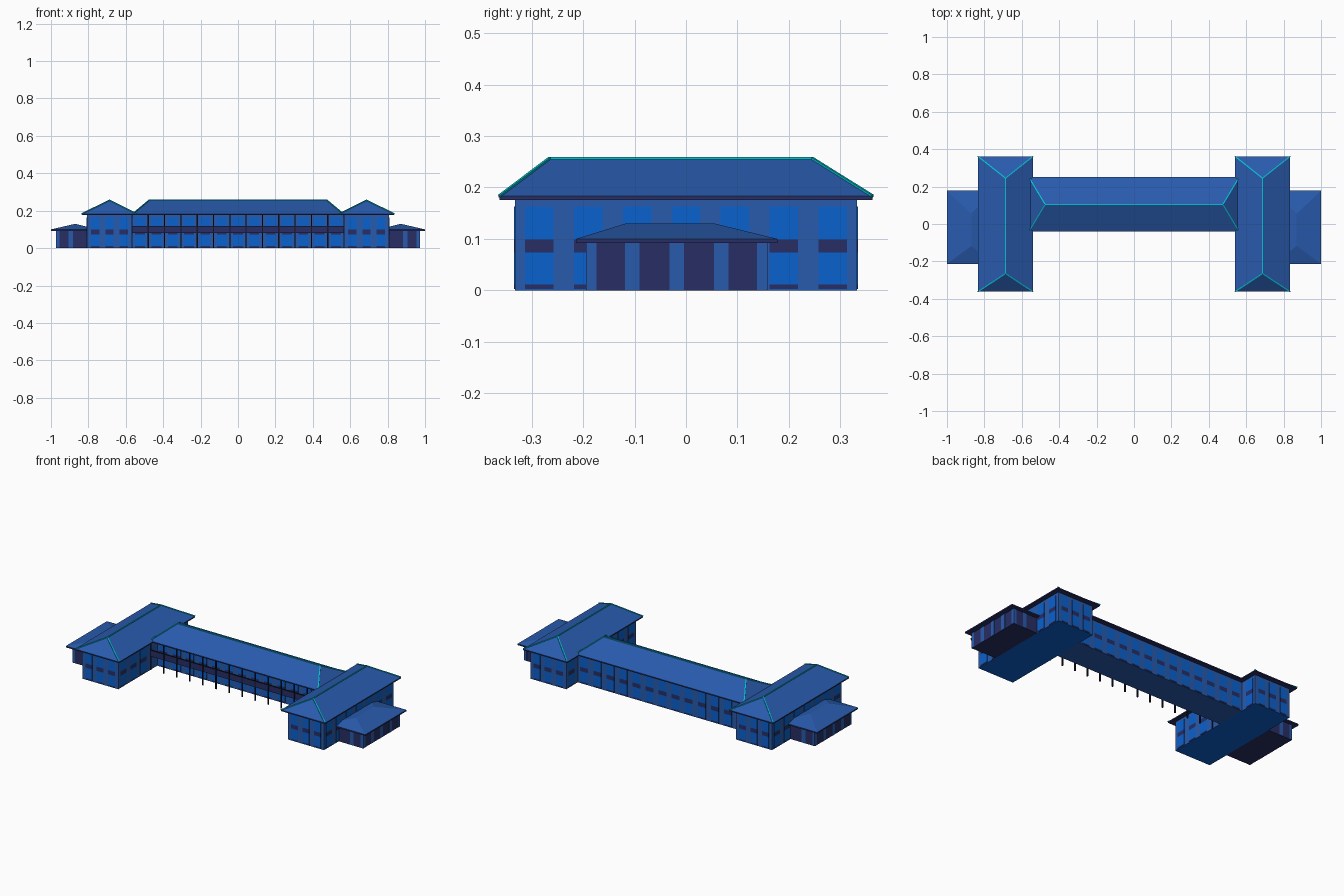
import bpy, bmesh
from mathutils import Vector

if "Cube" in bpy.data.objects:
    bpy.data.objects.remove(bpy.data.objects["Cube"])


def material(name, rgb):
    m = bpy.data.materials.new(name)
    m.diffuse_color = (*rgb, 1)
    m.use_nodes = True
    m.node_tree.nodes["Principled BSDF"].inputs["Base Color"].default_value = m.diffuse_color
    return m


MATS = [material("mid blue", (0.022, 0.105, 0.42)),
        material("bright blue", (0.003, 0.119, 0.62)),
        material("navy", (0.02, 0.027, 0.125)),
        material("cyan", (0.0, 0.55, 0.65)),
        material("dark metal", (0.006, 0.009, 0.03))]
MID, BRIGHT, NAVY, CYAN, DARK = range(5)


def finish(name, bm, mirror=False):
    bmesh.ops.recalc_face_normals(bm, faces=bm.faces[:])
    me = bpy.data.meshes.new(name)
    bm.to_mesh(me)
    bm.free()
    for m in MATS:
        me.materials.append(m)
    ob = bpy.data.objects.new(name, me)
    bpy.context.collection.objects.link(ob)
    if mirror:  # copy to the other side of x = 0
        mod = ob.modifiers.new("mirror", 'MIRROR')
        mod.use_mirror_merge = False
    return ob


def box(bm, x0, x1, y0, y1, z0, z1, mat):
    v = [bm.verts.new((x, y, z)) for z in (z0, z1)
         for x, y in ((x0, y0), (x1, y0), (x1, y1), (x0, y1))]
    for f in ((0, 1, 2, 3), (4, 5, 6, 7), (0, 1, 5, 4), (1, 2, 6, 5), (2, 3, 7, 6), (3, 0, 4, 7)):
        bm.faces.new([v[i] for i in f]).material_index = mat


def block(name, dims, mat, mirror=False):
    bm = bmesh.new()
    box(bm, *dims, mat)
    return finish(name, bm, mirror)


def plate(bm, axis, at, c, w, z0, z1, mat, t=0.002):
    """Thin panel on a wall; axis is the wall's normal."""
    if axis == 'x':
        box(bm, at - t, at + t, c - w / 2, c + w / 2, z0, z1, mat)
    else:
        box(bm, c - w / 2, c + w / 2, at - t, at + t, z0, z1, mat)


def bays(name, axis, at, centres, w, mirror=False):
    """Two storeys of bright windows with dark spandrels."""
    bm = bmesh.new()
    for c in centres:
        plate(bm, axis, at, c, w, 0.003, 0.011, NAVY)
        plate(bm, axis, at, c, w, 0.011, 0.074, BRIGHT)
        plate(bm, axis, at, c, w, 0.074, 0.099, NAVY)
        plate(bm, axis, at, c, w, 0.099, 0.163, BRIGHT)
    finish(name, bm, mirror)


def hip_roof(name, x0, x1, y0, y1, z0, z1, r0, r1, mirror=False, caps=False):
    """Eave slab from z0 to z1 with a hip up to the ridge r0-r1."""
    bm = bmesh.new()
    c = ((x0, y0), (x1, y0), (x1, y1), (x0, y1))
    lo = [bm.verts.new((*p, z0)) for p in c]
    hi = [bm.verts.new((*p, z1)) for p in c]
    a, b = bm.verts.new(r0), bm.verts.new(r1)
    bm.faces.new(lo).material_index = NAVY
    for i in range(4):
        j = (i + 1) % 4
        bm.faces.new((lo[i], lo[j], hi[j], hi[i])).material_index = NAVY
    if r0[0] == r1[0]:   # ridge along y
        slopes = ((hi[0], hi[1], a), (hi[1], hi[2], b, a), (hi[2], hi[3], b), (hi[3], hi[0], a, b))
        pairs = ((0, r0), (1, r0), (2, r1), (3, r1))
    else:                # ridge along x
        slopes = ((hi[0], hi[1], b, a), (hi[1], hi[2], b), (hi[2], hi[3], a, b), (hi[3], hi[0], a))
        pairs = ((0, r0), (3, r0), (1, r1), (2, r1))
    for s in slopes:
        bm.faces.new(s).material_index = MID
    finish(name, bm, mirror)
    if caps:
        bm = bmesh.new()
        lines = [((*c[i], z1), r) for i, r in pairs] + [(r0, r1)]
        for p, q in lines:
            d = Vector(q) - Vector(p)
            res = bmesh.ops.create_cube(bm, size=1)
            bmesh.ops.scale(bm, vec=(0.006, 0.006, d.length), verts=res['verts'])
            rot = d.to_track_quat('Z', 'Y').to_matrix()
            bmesh.ops.rotate(bm, matrix=rot, verts=res['verts'])
            bmesh.ops.translate(bm, vec=(Vector(p) + Vector(q)) / 2, verts=res['verts'])
        for f in bm.faces:
            f.material_index = CYAN
        finish(name + "_ridge_caps", bm, mirror)


# End wings
block("wing_walls", (0.567, 0.807, -0.332, 0.332, 0.002, 0.176), MID, True)
block("wing_floor", (0.567, 0.807, -0.332, 0.332, 0, 0.002), BRIGHT, True)
side = [k * 0.095 for k in range(-3, 4)]
bays("wing_outer_windows", 'x', 0.807, side, 0.055, True)
bays("wing_inner_windows", 'x', 0.567, side[:3] + side[6:], 0.055, True)
ends = [0.687 + k * 0.076 for k in (-1, 0, 1)]
bays("wing_front_windows", 'y', -0.332, ends, 0.045, True)
bays("wing_back_windows", 'y', 0.332, ends, 0.045, True)
hip_roof("wing_roof", 0.54, 0.835, -0.362, 0.362, 0.176, 0.183,
         (0.687, -0.265, 0.256), (0.687, 0.245, 0.256), True, True)

# Central range
block("central_walls", (-0.567, 0.567, 0.04, 0.222, 0.002, 0.176), MID)
block("central_floor", (-0.567, 0.567, 0.04, 0.222, 0, 0.002), MID)
STEP = 1.134 / 13
row = [k * STEP for k in range(-6, 7)]
bays("central_front_windows", 'y', 0.04, row, 0.052)
bays("central_back_windows", 'y', 0.222, row, 0.052)
hip_roof("central_roof", -0.562, 0.562, -0.04, 0.25, 0.176, 0.183,
         (-0.475, 0.105, 0.256), (0.475, 0.105, 0.256), caps=True)

# Gallery on the front
block("gallery_floor", (-0.567, 0.567, -0.02, 0.04, 0.08, 0.087), NAVY)
block("gallery_parapet", (-0.567, 0.567, -0.022, -0.017, 0.08, 0.115), NAVY)
block("gallery_handrail", (-0.567, 0.567, -0.024, -0.015, 0.115, 0.118), DARK)
bm = bmesh.new()
for k in range(14):
    x = (k - 6.5) * STEP
    box(bm, x - 0.003, x + 0.003, -0.026, -0.02, 0, 0.176, DARK)
finish("gallery_posts", bm)

# Low outer annexes
AY = -0.018
block("annex_walls", (0.807, 0.97, AY - 0.174, AY + 0.174, 0, 0.092), NAVY, True)
bm = bmesh.new()
for k in (-1, 0, 1):
    plate(bm, 'x', 0.97, AY + k * 0.0865, 0.028, 0.001, 0.092, MID)
for s in (-1, 1):
    plate(bm, 'x', 0.97, AY + s * 0.165, 0.018, 0.001, 0.092, MID)
    for x in (0.895, 0.962):
        plate(bm, 'y', AY + s * 0.174, x, 0.024 if x < 0.9 else 0.016, 0.001, 0.092, MID)
finish("annex_pilasters", bm, True)
hip_roof("annex_roof", 0.75, 1.0, AY - 0.196, AY + 0.196, 0.092, 0.1,
         (0.87, -0.117, 0.13), (0.87, 0.055, 0.13), True)
